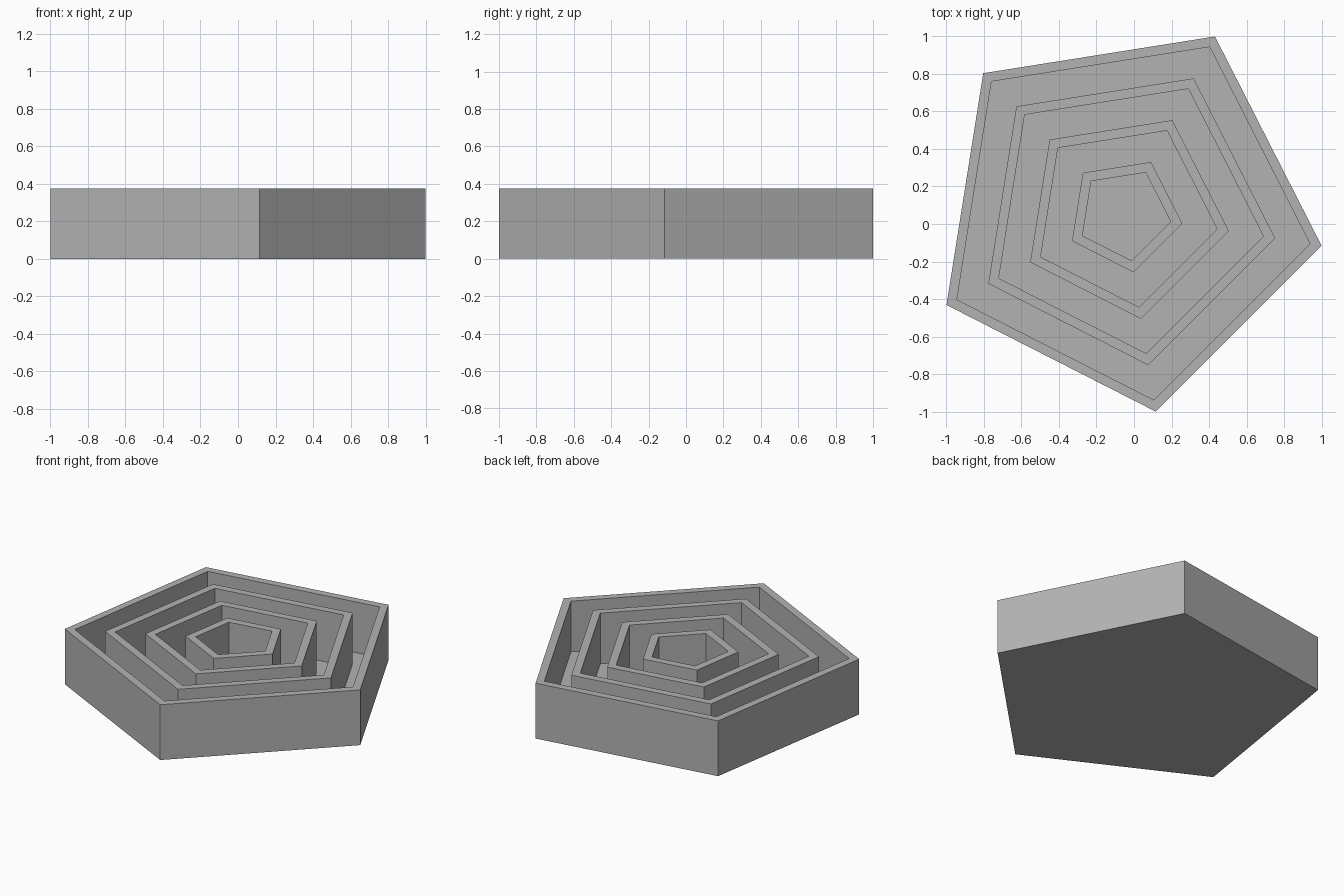
import bpy
import bmesh
import math

if "Cube" in bpy.data.objects:
    bpy.data.objects.remove(bpy.data.objects["Cube"])

# Proportions in wall-thickness units
SIDES = 5
START = math.radians(63)
UNIT = 2 / (17 * (math.cos(math.radians(9)) + math.cos(math.radians(27))))
HEIGHT = 6 * UNIT
FLOOR = 0.5 * UNIT
OFFSET = 17 * UNIT * (math.cos(math.radians(9)) - math.cos(math.radians(27))) / 2

grey = bpy.data.materials.new("plain grey")
grey.diffuse_color = (0.45, 0.45, 0.45, 1)
grey.use_nodes = True
grey.node_tree.nodes["Principled BSDF"].inputs["Base Color"].default_value = grey.diffuse_color

# Stepped profile from the outer base edge inward: four walls with floors between
profile = [(17, 0)]
for outer in (17, 13, 9, 5):
    if outer < 17:
        profile.append((outer, FLOOR))
    profile += [(outer, HEIGHT), (outer - 1, HEIGHT), (outer - 1, FLOOR)]

bm = bmesh.new()


def pentagon(radius, z):
    """Ring of vertices at one profile point."""
    ring = []
    for i in range(SIDES):
        a = START + i * math.tau / SIDES
        ring.append(bm.verts.new((radius * UNIT * math.cos(a) - OFFSET,
                                  radius * UNIT * math.sin(a) + OFFSET, z)))
    return ring


# Sweep the profile around the five sides
rings = [pentagon(r, z) for r, z in profile]
for a, b in zip(rings, rings[1:]):
    for i in range(SIDES):
        j = (i + 1) % SIDES
        bm.faces.new((a[i], a[j], b[j], b[i]))

# Closed underside and innermost floor
bm.faces.new(rings[0][::-1])
bm.faces.new(rings[-1])
bmesh.ops.recalc_face_normals(bm, faces=bm.faces)

mesh = bpy.data.meshes.new("pentagon_ring_tray")
bm.to_mesh(mesh)
bm.free()
mesh.materials.append(grey)
tray = bpy.data.objects.new("pentagon_ring_tray", mesh)
bpy.context.collection.objects.link(tray)
